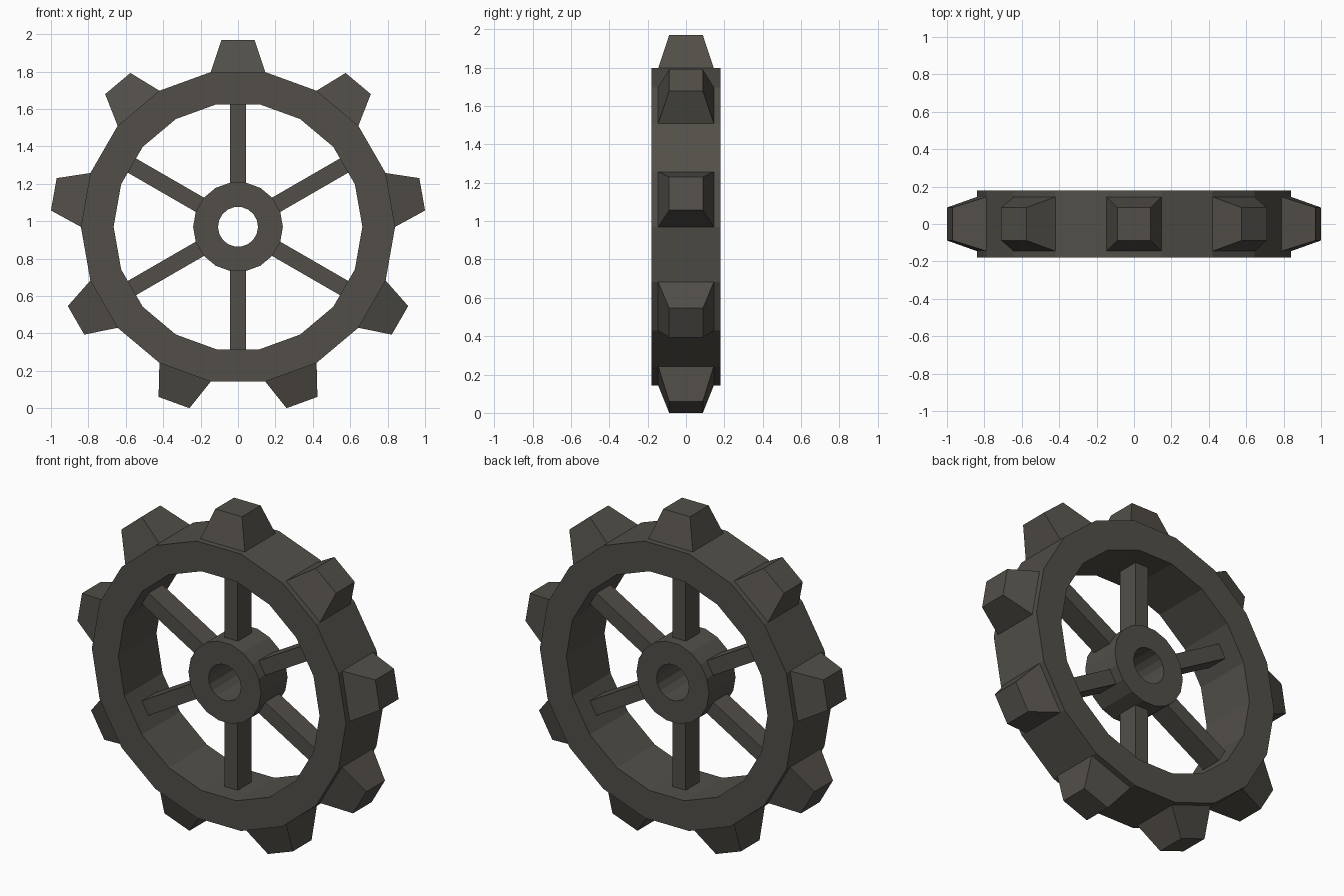
import bpy
import bmesh
from math import cos, sin, pi, radians
from mathutils import Matrix, Vector

default = bpy.data.objects.get("Cube")
if default:
    bpy.data.objects.remove(default, do_unlink=True)

CENTRE = Vector((0, 0, 0.97))
SIDES = 18

iron = bpy.data.materials.new("dark_iron")
iron.use_nodes = True
iron.diffuse_color = (0.085, 0.078, 0.066, 1)
iron.node_tree.nodes["Principled BSDF"].inputs["Base Color"].default_value = iron.diffuse_color


def finish(name, bm):
    bmesh.ops.recalc_face_normals(bm, faces=bm.faces)
    mesh = bpy.data.meshes.new(name)
    bm.to_mesh(mesh)
    bm.free()
    mesh.materials.append(iron)
    obj = bpy.data.objects.new(name, mesh)
    obj.location = CENTRE
    bpy.context.collection.objects.link(obj)
    return obj


def ring(name, outer, inner, half_depth):
    """Faceted ring around the y axis with a rectangular section."""
    bm = bmesh.new()
    section = [(outer, -half_depth), (outer, half_depth),
               (inner, half_depth), (inner, -half_depth)]
    loops = []
    for i in range(SIDES):
        a = 2 * pi * i / SIDES
        loops.append([bm.verts.new((r * cos(a), y, r * sin(a))) for r, y in section])
    for i, here in enumerate(loops):
        there = loops[(i + 1) % SIDES]
        for j in range(4):
            k = (j + 1) % 4
            bm.faces.new((here[j], here[k], there[k], there[j]))
    return finish(name, bm)


def radial_block(name, angle, start, end, base, tip):
    """Tapered block pointing outwards; base and tip are half sizes (width, depth)."""
    bm = bmesh.new()
    bmesh.ops.create_cube(bm, size=2)
    for v in bm.verts:
        w, d = tip if v.co.z > 0 else base
        v.co = Vector((v.co.x * w, v.co.y * d, end if v.co.z > 0 else start))
    bm.transform(Matrix.Rotation(angle, 4, "Y"))
    return finish(name, bm)


# Rim and hub
ring("rim", 0.84, 0.665, 0.18)
ring("hub", 0.24, 0.107, 0.125)

# Spokes between hub and rim
for i in range(6):
    radial_block(f"spoke_{i + 1}", radians(60 * i), 0.22, 0.665,
                 (0.044, 0.066), (0.044, 0.066))

# Tapered teeth on every other facet of the rim
for i in range(9):
    radial_block(f"tooth_{i + 1}", radians(40 * i), 0.84 * cos(pi / SIDES), 1.0,
                 (0.146, 0.145), (0.088, 0.088))
